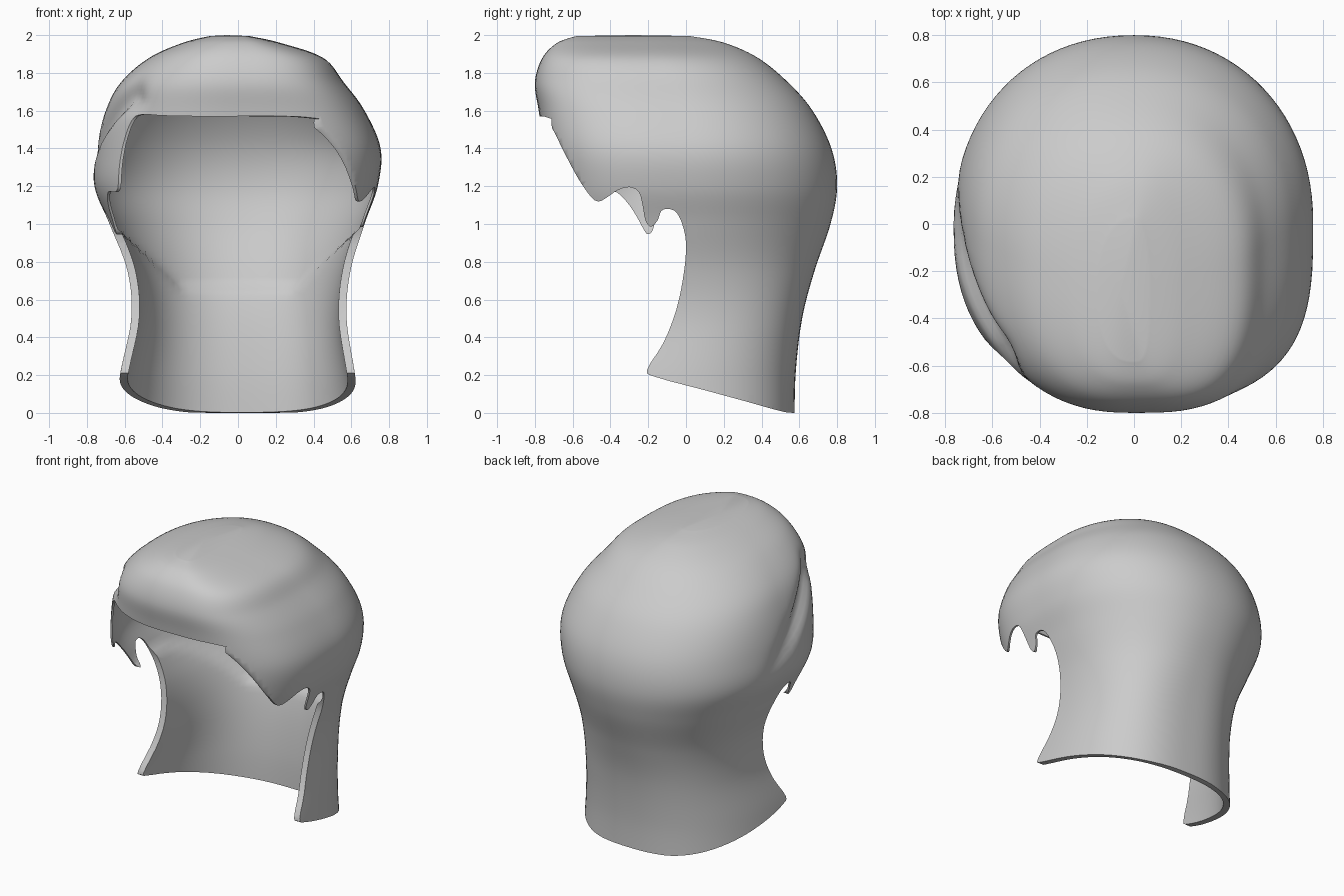
import bpy, bmesh, math
from mathutils import Vector

if "Cube" in bpy.data.objects:
    bpy.data.objects.remove(bpy.data.objects["Cube"])

# Horizontal rings: z, front y, widest y, back y, left half width, right half width
RINGS = [
    (-0.10, -0.60, -0.24, 0.575, 0.66, 0.66),
    (0.20, -0.60, -0.20, 0.58, 0.625, 0.62),
    (0.50, -0.60, -0.06, 0.615, 0.565, 0.575),
    (0.75, -0.65, -0.02, 0.68, 0.585, 0.595),
    (1.00, -0.69, 0.00, 0.765, 0.68, 0.67),
    (1.20, -0.72, 0.00, 0.80, 0.76, 0.74),
    (1.40, -0.75, 0.00, 0.77, 0.75, 0.755),
    (1.60, -0.78, -0.02, 0.67, 0.70, 0.67),
    (1.75, -0.80, -0.08, 0.54, 0.62, 0.56),
    (1.88, -0.76, -0.16, 0.38, 0.47, 0.45),
    (1.96, -0.68, -0.24, 0.20, 0.29, 0.22),
    (1.995, -0.58, -0.28, 0.02, 0.15, 0.06),
]
SEG, SUB = 96, 7

# Hairline seen from the side (y, z): fringe and sideburn tips differ per side
RIGHT_FRONT = [
    (-1.2, 1.58), (-0.755, 1.57), (-0.71, 1.51), (-0.64, 1.37), (-0.57, 1.24),
    (-0.50, 1.14), (-0.46, 1.12), (-0.42, 1.14), (-0.36, 1.18), (-0.30, 1.195),
    (-0.25, 1.17), (-0.23, 1.10), (-0.215, 1.02), (-0.185, 0.985), (-0.15, 1.02),
]
LEFT_FRONT = [
    (-1.2, 1.57), (-0.76, 1.57), (-0.62, 1.58), (-0.56, 1.55), (-0.51, 1.40),
    (-0.48, 1.22), (-0.44, 1.17), (-0.37, 1.17), (-0.30, 1.10), (-0.25, 1.02),
    (-0.21, 0.95), (-0.18, 0.96), (-0.16, 1.02),
]
# Ear gap, neck edge and hem, shared by both sides
NECK = [
    (-0.13, 1.07), (-0.09, 1.08), (-0.05, 1.06), (-0.02, 1.00), (0.0, 0.90),
    (-0.01, 0.75), (-0.05, 0.55), (-0.12, 0.37), (-0.205, 0.23), (-0.16, 0.19),
    (0.10, 0.12), (0.32, 0.06), (0.50, 0.01), (0.58, 0.0), (0.8, 0.0),
]


def smooth(t):
    t = min(max(t, 0), 1)
    return t * t * (3 - 2 * t)


def spline(rows, sub):
    out = []
    for i in range(len(rows) - 1):
        p = [rows[min(max(i + k, 0), len(rows) - 1)] for k in (-1, 0, 1, 2)]
        for j in range(sub):
            t = j / sub
            out.append([b + 0.5 * t * (c - a + t * (2*a - 5*b + 4*c - d + t * (3*(b - c) + d - a)))
                        for a, b, c, d in zip(*p)])
    return out + [list(rows[-1])]


def ring_point(row, a):
    z, yf, yc, yb, xl, xr = row
    c, s = math.cos(a), math.sin(a)
    n = 2.15 if s > 0 else (3.1 if c > 0 else 2.45)
    neck = 2.7 if c > 0 else 2.3
    n += (neck - n) * (1 - smooth((z - 0.4) / 0.6))
    x = (xr if c > 0 else xl) * math.copysign(abs(c) ** (2 / n), c)
    r = math.copysign(abs(s) ** (2 / n), s)
    p = Vector((x, yc + r * (yb - yc if s > 0 else yc - yf), z))
    # Side parting groove on the left, running back and down
    if x < 0:
        d = z - min(1.66, 1.66 - 0.6 * (p.y + 0.5))
        k = smooth((-x - 0.4) / 0.15) * smooth((0.3 - p.y) / 0.6) * smooth((p.y + 0.68) / 0.15)
        g = 0.07 * k * math.exp(-(d / (0.05 if d < 0 else 0.09)) ** 2)
        p.x *= 1 - g
        p.y *= 1 - g
    return p


# Outer surface of the hair
rows = spline(RINGS, SUB)
bm = bmesh.new()
grid = [[bm.verts.new(ring_point(r, 2 * math.pi * k / SEG)) for k in range(SEG)] for r in rows]
crown = bm.verts.new((-0.06, -0.28, 2.0))
for lo, hi in zip(grid, grid[1:]):
    for k in range(SEG):
        m = (k + 1) % SEG
        bm.faces.new((lo[k], lo[m], hi[m], hi[k]))
for k in range(SEG):
    bm.faces.new((grid[-1][k], grid[-1][(k + 1) % SEG], crown))
bm.normal_update()

# Inner lining: thicker at the neck, thin in the cap
outer_faces = list(bm.faces)
inner = {}
for v in list(bm.verts):
    limit = 0.66 + 0.9 * max(0, abs(v.co.x) - 0.32)
    t = 0.012 + 0.03 * (1 - smooth((v.co.z - limit + 0.03) / 0.05))
    inner[v] = v.co - v.normal * t
inner = {v: bm.verts.new(co) for v, co in inner.items()}
for f in outer_faces:
    bm.faces.new([inner[v] for v in reversed(f.verts)])
for k in range(SEG):
    a, b = grid[0][k], grid[0][(k + 1) % SEG]
    bm.faces.new((b, a, inner[a], inner[b]))
bmesh.ops.recalc_face_normals(bm, faces=bm.faces)


def add_object(name, bm):
    me = bpy.data.meshes.new(name)
    bm.to_mesh(me)
    bm.free()
    ob = bpy.data.objects.new(name, me)
    bpy.context.collection.objects.link(ob)
    return ob


hair = add_object("hair", bm)
bpy.context.view_layer.objects.active = hair
hair.select_set(True)


# Trim face opening and hem, one side at a time
def trim(front, x0, x1):
    outline = spline(front + NECK, 3) + [(0.8, -0.4), (-1.2, -0.4)]
    bm = bmesh.new()
    face = bm.faces.new([bm.verts.new((x0, y, z)) for y, z in outline])
    ext = bmesh.ops.extrude_face_region(bm, geom=[face])["geom"]
    moved = [e for e in ext if isinstance(e, bmesh.types.BMVert)]
    bmesh.ops.translate(bm, vec=(x1 - x0, 0, 0), verts=moved)
    bmesh.ops.recalc_face_normals(bm, faces=bm.faces)
    bmesh.ops.triangulate(bm, faces=[f for f in bm.faces if len(f.verts) > 4])
    cutter = add_object("hairline_cutter", bm)
    cutter.hide_render = True
    mod = hair.modifiers.new("hairline", "BOOLEAN")
    mod.operation = "DIFFERENCE"
    mod.solver = "EXACT"
    mod.object = cutter
    bpy.ops.object.modifier_apply(modifier=mod.name)
    bpy.data.objects.remove(cutter)


trim(RIGHT_FRONT, -0.003, 1.2)
trim(LEFT_FRONT, -1.2, 0.004)
bpy.ops.object.shade_smooth_by_angle(angle=math.radians(50))
